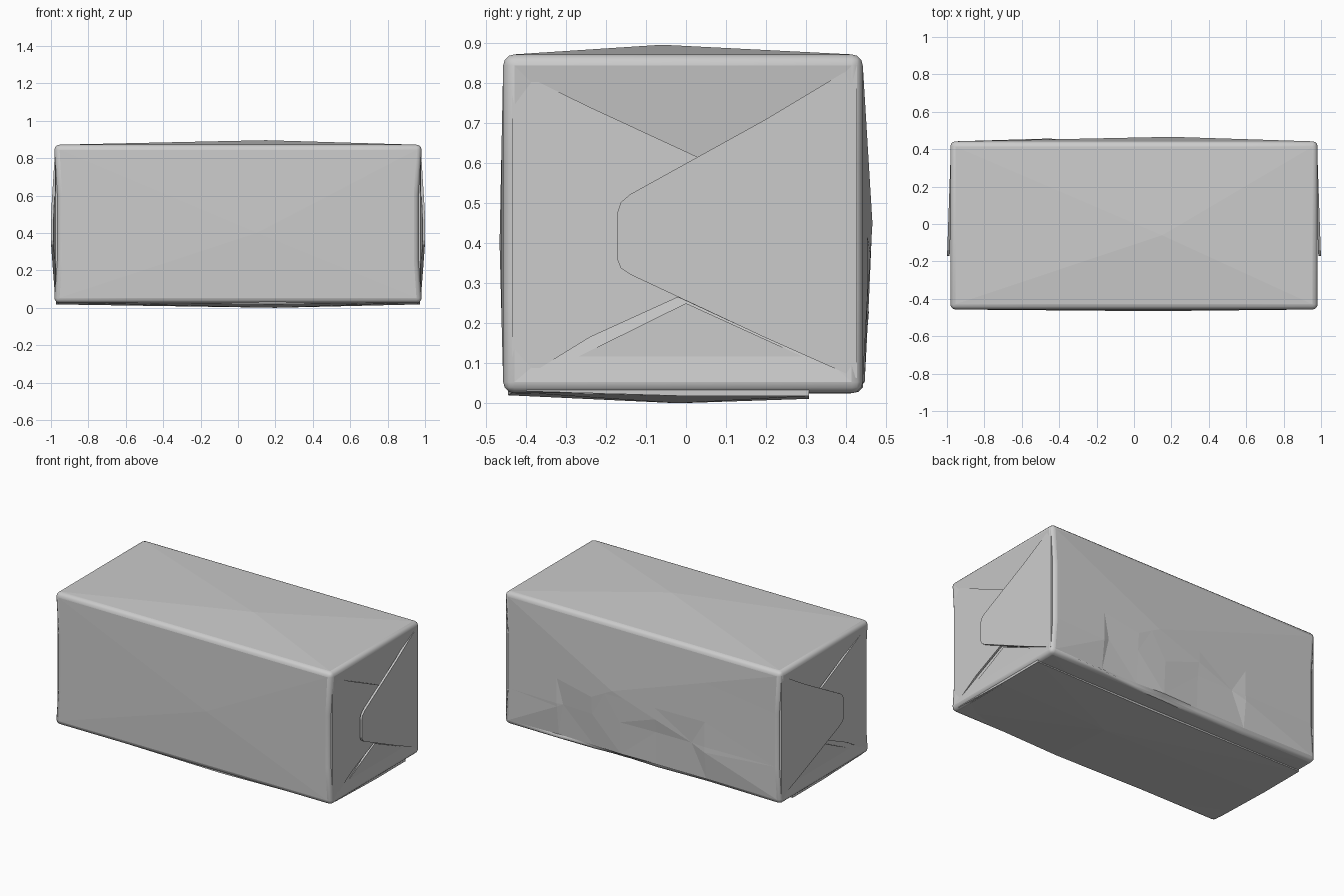
import bpy, bmesh, random
from mathutils import Vector

random.seed(4)
cube = bpy.data.objects.get("Cube")
if cube:
    bpy.data.objects.remove(cube, do_unlink=True)

paper = bpy.data.materials.new("grey paper")
paper.use_nodes = True
grey = (0.6, 0.6, 0.6, 1)
paper.diffuse_color = grey
paper.node_tree.nodes["Principled BSDF"].inputs["Base Color"].default_value = grey


def finish(name, bm):
    bmesh.ops.recalc_face_normals(bm, faces=bm.faces)
    mesh = bpy.data.meshes.new(name)
    bm.to_mesh(mesh)
    bm.free()
    mesh.materials.append(paper)
    obj = bpy.data.objects.new(name, mesh)
    bpy.context.collection.objects.link(obj)
    return obj


# Wrapped box: rounded block whose panels swell to an off-centre peak
LOW, HIGH = Vector((-0.982, -0.457, 0.025)), Vector((0.982, 0.442, 0.872))
bm = bmesh.new()
bmesh.ops.create_cube(bm, size=1)
for v in bm.verts:
    v.co = Vector([LOW[i] if v.co[i] < 0 else HIGH[i] for i in range(3)])
bmesh.ops.bevel(bm, geom=bm.edges[:], offset=0.028, segments=3,
                profile=0.5, affect='EDGES')
for f in bm.faces:
    f.smooth = True
panels = [f for f in bm.faces if f.calc_area() > 0.3]
for f in panels:
    f.smooth = False
peaks = {(0, 1): (0.95, 0, 0.42), (0, -1): (-0.95, 0, 0.42),
         (1, 1): (0.2, 0.466, 0.45), (1, -1): (0.1, -0.466, 0.4),
         (2, 1): (0.15, -0.06, 0.896), (2, -1): (0.2, -0.02, 0.02)}
for v in bmesh.ops.poke(bm, faces=panels)["verts"]:
    n = v.normal
    axis = max(range(3), key=lambda i: abs(n[i]))
    v.co = peaks[(axis, 1 if n[axis] > 0 else -1)]


# Extra folds: pinched ends and a crumpled lower back edge
def fold(point, normal):
    bmesh.ops.bisect_plane(bm, geom=bm.verts[:] + bm.edges[:] + bm.faces[:],
                           plane_co=point, plane_no=normal)


for z in (0.26, 0.42, 0.6):
    fold((0, 0, z), (0, 0, 1))
for x in (-0.45, -0.1, 0.15, 0.35, 0.6):
    fold((x, 0, 0), (1, 0, 0))
for v in bm.verts:
    if abs(v.co.x) > 0.94 and 0.2 < v.co.z < 0.65:
        v.co.x *= 0.985
    if abs(v.co.x) < 0.7 and v.co.y > 0.4 and v.co.z < 0.3:
        v.co.y += random.uniform(-0.012, 0.006)
bmesh.ops.triangulate(bm, faces=bm.faces[:])
finish("wrapped_box", bm)


# Folded end flaps: thin sheets leaning over the end, mirrored to both ends
def end_flap(name, outline, x_of_y, thick):
    bm = bmesh.new()
    outer = [bm.verts.new((x_of_y(y), y, z)) for y, z in outline]
    inner = [bm.verts.new((x_of_y(y) - thick, y, z)) for y, z in outline]
    bm.faces.new(outer)
    bm.faces.new(inner)
    for i in range(len(outline)):
        j = (i + 1) % len(outline)
        bm.faces.new((outer[i], outer[j], inner[j], inner[i]))
    obj = finish(name, bm)
    obj.modifiers.new("both ends", 'MIRROR').use_mirror_merge = False


end_flap("front_end_flap",
         [(-0.435, 0.835), (-0.24, 0.74), (0.03, 0.615), (0.12, 0.57),
          (0.12, 0.2), (-0.02, 0.265), (-0.24, 0.165), (-0.435, 0.045)],
         lambda y: 0.976 + 0.008 * (y + 0.435), 0.012)
end_flap("back_end_flap",
         [(0.428, 0.847), (0.2, 0.71), (-0.14, 0.522), (-0.163, 0.502),
          (-0.172, 0.475), (-0.172, 0.36), (-0.163, 0.338), (-0.14, 0.322),
          (0.2, 0.163), (0.428, 0.062)],
         lambda y: 0.9995 - 0.035 * (y + 0.172), 0.014)

# Overlapping bottom sheet, sagging to a low point and ending in a step
bm = bmesh.new()
rim = [(-0.955, -0.43, 0.028), (0.2, -0.445, 0.02), (0.955, -0.43, 0.028),
       (0.965, -0.02, 0.018), (0.965, 0.307, 0.018), (0.2, 0.307, 0.011),
       (-0.965, 0.307, 0.018), (-0.965, -0.02, 0.018)]
low = [bm.verts.new(p) for p in rim]
top = [bm.verts.new((x, y, z + 0.018)) for x, y, z in rim]
peak = bm.verts.new((0.2, -0.02, 0))
bm.faces.new(top)
for i in range(len(rim)):
    j = (i + 1) % len(rim)
    bm.faces.new((low[i], low[j], peak))
    bm.faces.new((low[i], low[j], top[j], top[i]))
finish("bottom_sheet", bm)

# Small tab where the bottom sheet turns up onto each end
end_flap("bottom_end_tab",
         [(-0.4, 0.03), (-0.38, 0.062), (0.0, 0.25), (0.307, 0.11),
          (0.307, 0.018), (0.0, 0.018)],
         lambda y: 0.972, 0.012)
